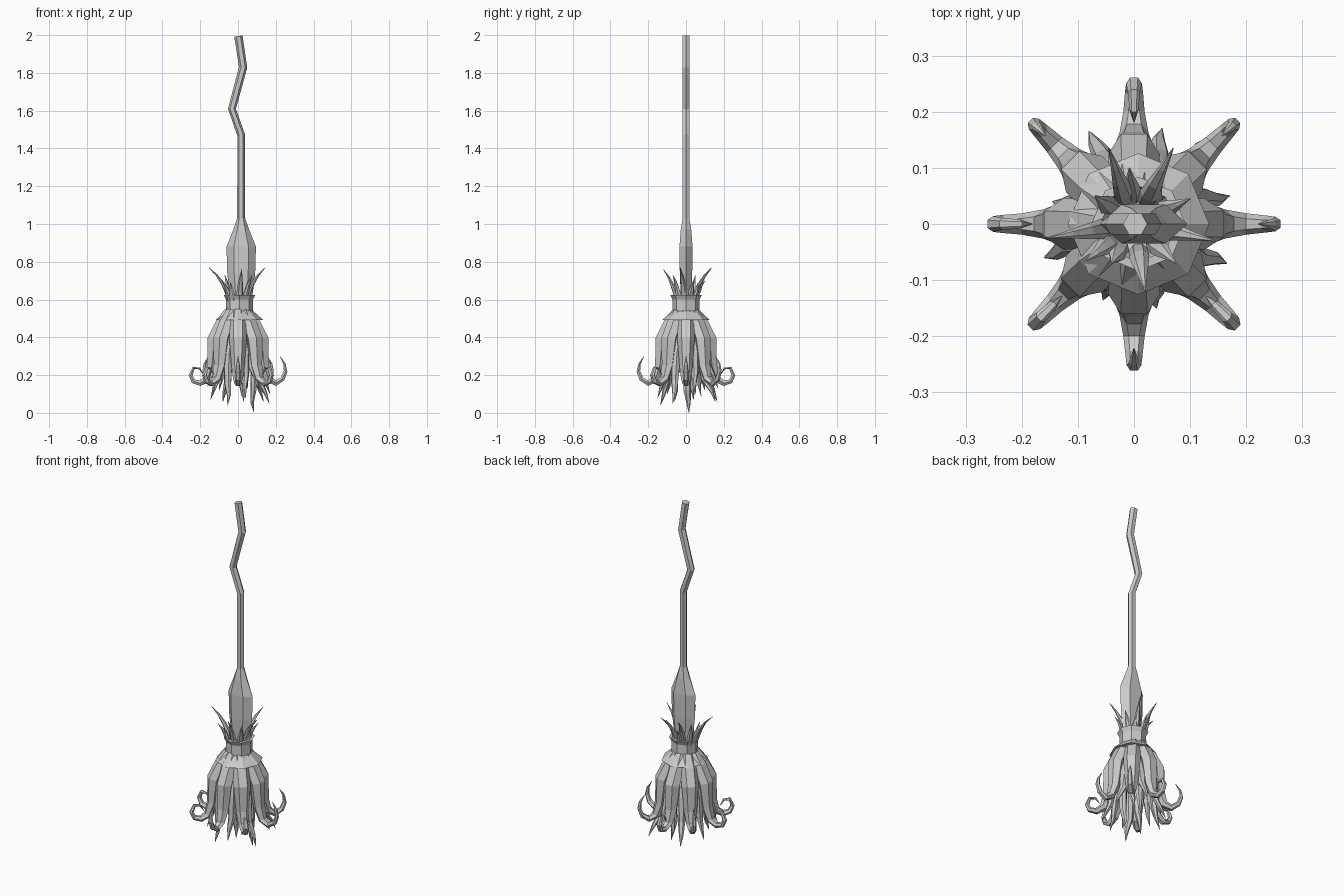
import bpy, bmesh, math, random
from mathutils import Vector

if "Cube" in bpy.data.objects:
    bpy.data.objects.remove(bpy.data.objects["Cube"])

random.seed(4)


def finish(name, bm):
    bmesh.ops.recalc_face_normals(bm, faces=bm.faces)
    me = bpy.data.meshes.new(name)
    bm.to_mesh(me)
    bm.free()
    ob = bpy.data.objects.new(name, me)
    bpy.context.collection.objects.link(ob)
    return ob


def tube(bm, pts, sizes, side, n=6):
    """Sweep an n-gon; sizes = (half width along side, half depth)."""
    side = Vector(side).normalized()
    pts = [Vector(p) for p in pts]
    rings = []
    for i, p in enumerate(pts):
        a, b = pts[max(i - 1, 0)], pts[min(i + 1, len(pts) - 1)]
        t = (b - a).normalized()
        s = (side - t * side.dot(t)).normalized()
        d = t.cross(s)
        w, h = sizes[i]
        rings.append([bm.verts.new(p + s * w * math.cos(2 * math.pi * k / n)
                                   + d * h * math.sin(2 * math.pi * k / n)) for k in range(n)])
    for r0, r1 in zip(rings, rings[1:]):
        for k in range(n):
            bm.faces.new((r0[k], r0[(k + 1) % n], r1[(k + 1) % n], r1[k]))
    bm.faces.new(rings[0])
    bm.faces.new(rings[-1])


# Crooked handle, flaring into a flattened head
handle = [(.017, .52, .05, .03), (.017, .64, .062, .033), (.017, .74, .074, .038),
          (.017, .88, .078, .040), (.017, .97, .042, .032), (.017, 1.03, .021, .021),
          (.017, 1.47, .021, .021), (-.032, 1.61, .021, .021), (.027, 1.83, .022, .022),
          (.002, 1.995, .022, .022)]
bm = bmesh.new()
tube(bm, [(x, 0, z) for x, z, w, h in handle], [(w, h) for x, z, w, h in handle], (1, 0, 0))
finish("handle", bm)

# Octagonal flared collar with wall thickness
profile = [(.084, .625), (.071, .60), (.072, .54), (.126, .492), (.10, .492), (.06, .54), (.058, .60), (.068, .625)]
bm = bmesh.new()
rings = [[bm.verts.new((.008 + r * math.cos(k * math.pi / 4), r * math.sin(k * math.pi / 4), z))
          for k in range(8)] for r, z in profile]
for j in range(len(rings)):
    a, b = rings[j], rings[(j + 1) % len(rings)]
    for k in range(8):
        bm.faces.new((a[k], a[(k + 1) % 8], b[(k + 1) % 8], b[k]))
finish("collar", bm)

# Eight thick outer bristles: shared trunk, ending in a hook or a closed curl
trunk = [(.05, .54, .028, .025), (.088, .475, .045, .035), (.125, .39, .046, .042),
         (.138, .25, .035, .030), (.162, .18, .026, .022), (.20, .157, .019, .017)]
hook = [(.236, .18, .015, .014), (.252, .22, .013, .011), (.246, .26, .009, .007), (.222, .30, .001, .001)]
curl = [(.236, .167, .016, .014), (.251, .20, .014, .012), (.235, .238, .011, .009),
        (.203, .235, .008, .006), (.182, .20, .001, .001)]
bm = bmesh.new()
for k in range(8):
    a = k * math.pi / 4
    rows = trunk + (curl if k in (2, 4, 5, 7) else hook)
    tube(bm, [(r * math.cos(a), r * math.sin(a), z) for r, z, w, h in rows],
         [(w, h) for r, z, w, h in rows], (-math.sin(a), math.cos(a), 0))
finish("outer_bristles", bm)

# Thin inner bristles, each bulging then ending at a given tip
tips = [(.085, .015, .0), (-.055, -.135, .04), (-.145, .04, .07), (.165, -.07, .05),
        (.135, .155, .06), (-.08, .165, .06), (.17, .05, .10), (.04, -.15, .08),
        (-.13, -.10, .10), (.02, .08, .09), (-.05, .0, .10), (.03, -.06, .06),
        (.05, .17, .13), (.11, -.12, .12), (-.16, -.06, .14), (-.10, .10, .12)]
bm = bmesh.new()
for x, y, z in tips:
    rad = Vector((x, y, 0))
    L = rad.length
    u = rad / L
    s = Vector((-u.y, u.x, 0))
    m = min(L, .11)
    sw = random.uniform(-.015, .015)
    pts = [u * .035 + Vector((0, 0, .53)), u * m * .75 + Vector((0, 0, .43)),
           u * m + s * sw + Vector((0, 0, .32)), u * (m * .6 + L * .35) + s * sw + Vector((0, 0, z + .12)),
           u * L * .88 + Vector((0, 0, z + .055)), Vector((x, y, z))]
    tube(bm, pts, [(.018, .016), (.026, .022), (.026, .022), (.02, .016), (.012, .009), (.001, .001)], s)
finish("inner_bristles", bm)

# Crown of small spikes curling out above the collar
spikes = [(-.155, -.025, .77), (-.045, .135, .77), (.07, .135, .765), (.145, -.03, .77),
          (.02, -.12, .76), (.10, .045, .71), (-.07, .05, .73), (-.008, .10, .70),
          (-.085, -.065, .70), (.075, -.07, .73), (-.04, -.07, .69), (.05, .07, .68)]
bm = bmesh.new()
for x, y, z in spikes:
    u = Vector((x, y, 0)).normalized()
    L = Vector((x, y, 0)).length
    s = Vector((-u.y, u.x, 0))
    h = z - .58
    pts = [u * .045 + Vector((0, 0, .57)), u * .058 + Vector((0, 0, .58 + h * .3)),
           u * (.06 + (L - .05) * .2) + Vector((0, 0, .58 + h * .55)),
           u * (.06 + (L - .06) * .55) + Vector((0, 0, .58 + h * .78)), Vector((x, y, z))]
    tube(bm, pts, [(.016, .010), (.018, .012), (.014, .010), (.008, .006), (.001, .001)], s)
finish("crown_spikes", bm)
